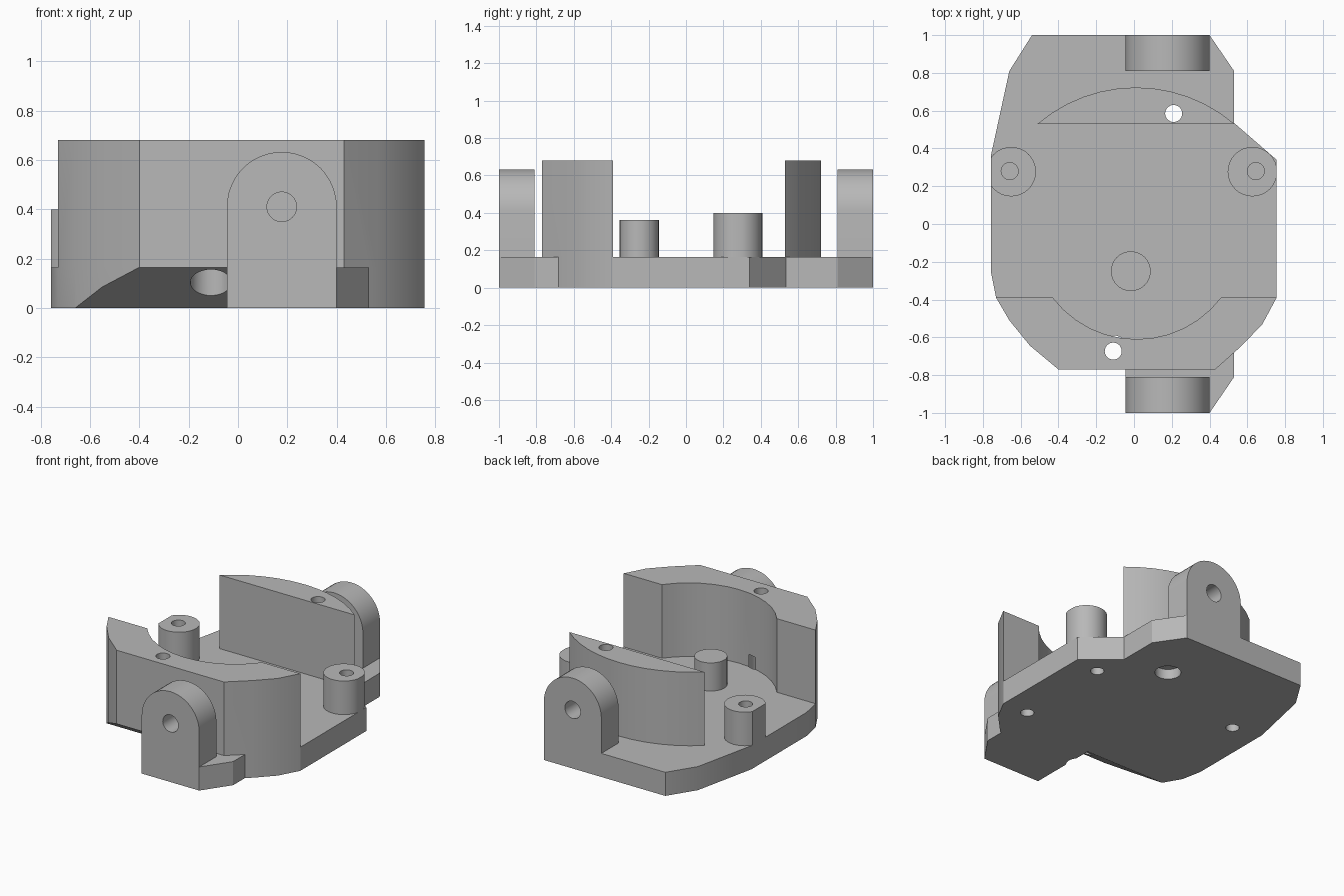
import bpy, bmesh
from math import cos, sin, pi, radians, asin

if "Cube" in bpy.data.objects:
    bpy.data.objects.remove(bpy.data.objects["Cube"], do_unlink=True)

grey = bpy.data.materials.new("plain grey")
grey.use_nodes = True
colour = (0.48, 0.48, 0.48, 1)
grey.diffuse_color = colour
grey.node_tree.nodes["Principled BSDF"].inputs["Base Color"].default_value = colour

# Ways to place a flat profile (u, v) with extrusion position w
PLACE = {"z": lambda u, v, w: (u, v, w),
         "y": lambda u, v, w: (u, w, v),
         "x": lambda u, v, w: (w, u, v)}


def prism(name, points, low, high, axis="z"):
    bm = bmesh.new()
    verts = [bm.verts.new(PLACE[axis](u, v, low)) for u, v in points]
    face = bm.faces.new(verts)
    moved = bmesh.ops.extrude_face_region(bm, geom=[face])["geom"]
    step = PLACE[axis](0, 0, high - low)
    bmesh.ops.translate(bm, vec=step, verts=[g for g in moved if isinstance(g, bmesh.types.BMVert)])
    bmesh.ops.recalc_face_normals(bm, faces=bm.faces)
    mesh = bpy.data.meshes.new(name)
    bm.to_mesh(mesh)
    bm.free()
    mesh.materials.append(grey)
    obj = bpy.data.objects.new(name, mesh)
    bpy.context.collection.objects.link(obj)
    return obj


def arc(cx, cy, r, start, end, n):
    angles = [start + (end - start) * i / n for i in range(n + 1)]
    return [(cx + r * cos(a), cy + r * sin(a)) for a in angles]


def rod(cx, cy, r, low, high, axis="z"):
    return prism("rod", arc(cx, cy, r, 0, 2 * pi, 32)[:-1], low, high, axis)


def combine(obj, tools, operation):
    for tool in tools:
        tool.hide_render = True
        mod = obj.modifiers.new("join", "BOOLEAN")
        mod.operation = operation
        mod.solver = "EXACT"
        mod.object = tool
        bpy.context.view_layer.update()
        graph = bpy.context.evaluated_depsgraph_get()
        mesh = bpy.data.meshes.new_from_object(obj.evaluated_get(graph))
        obj.modifiers.clear()
        obj.data = mesh
        bpy.data.objects.remove(tool, do_unlink=True)


BASE, TOP = 0.165, 0.68
HOLE, BORE = 0.045, 0.083
BACK_HOLE, FRONT_HOLE = (0.21, 0.585), (-0.11, -0.673)

# Base plate outline, sharing its rounded front corners with the front block
right_corner = [(0.755, -0.39), (0.68, -0.53), (0.57, -0.645)]
left_corner = [(-0.40, -0.77), (-0.55, -0.645), (-0.66, -0.51), (-0.73, -0.39)]
outline = [(-0.54, 1), (0.40, 1), (0.53, 0.81), (0.53, 0.535), (0.755, 0.34)]
outline += right_corner
outline += [(0.53, -0.68), (0.53, -0.81), (0.40, -1), (-0.045, -1), (-0.045, -0.77)]
outline += left_corner
outline += [(-0.758, -0.25), (-0.758, 0.36), (-0.66, 0.81)]
body = prism("base_body", outline, 0, BASE)

# Front block with its hollow inner arc
half = asin(0.445 / 0.56)
hollow = arc(0.015, -0.05, 0.56, -pi / 2 - half, -pi / 2 + half, 12)
front = prism("front_block", right_corner + [(0.43, -0.77)] + left_corner + hollow, 0, TOP)

# Round-topped hinge lugs
lug_shape = [(-0.045, 0), (0.40, 0)] + arc(0.1775, 0.41, 0.2225, 0, pi, 24)
lugs = [prism("lug", lug_shape, y, y + 0.19, "y") for y in (-1, 0.81)]
combine(body, [front] + lugs, "UNION")

# Sloped underside, lug bores, screw holes and blind locating holes
cuts = [prism("slope", [(-0.35, -0.1015), (-0.8, 0.184), (-0.8, -0.1015)], -1, -0.045, "x")]
cuts += [rod(0.1775, 0.41, 0.06, y, y + 0.23, "y") for y in (-1.02, 0.79)]
cuts += [rod(*p, HOLE, -0.1, 0.8) for p in (BACK_HOLE, FRONT_HOLE)]
# keep the front counterbore clear of the lug side
cuts += [rod(*BACK_HOLE, BORE, -0.1, 0.07), rod(*FRONT_HOLE, BORE, -0.1, 0.25)]
cuts += [rod(x, y, 0.043, -0.1, 0.1) for x, y in ((0.565, 0.31), (-0.555, 0.31), (0.565, -0.38))]
combine(body, cuts, "DIFFERENCE")

# Back block: a circle segment with a screw hole
half = asin(0.522 / 0.8)
back = prism("back_block", arc(0.01, -0.077, 0.8, pi / 2 - half, pi / 2 + half, 12), BASE, TOP)
combine(back, [rod(*BACK_HOLE, HOLE, 0, 0.8)], "DIFFERENCE")

# Side posts, trimmed flush with the plate edges
parts = [body, back]
for name, cx, hx in (("left_post", 0.627, 0.645), ("right_post", -0.65, -0.658)):
    ring = [(max(-0.758, min(0.755, x)), y) for x, y in arc(cx, 0.277, 0.131, 0, 2 * pi, 32)[:-1]]
    post = prism(name, ring, BASE, 0.4)
    combine(post, [rod(hx, 0.28, HOLE, 0.2, 0.5)], "DIFFERENCE")
    parts.append(post)

# Centre peg
peg = rod(-0.017, -0.25, 0.105, BASE, 0.362)
peg.name = "centre_peg"
parts.append(peg)

bpy.ops.object.select_all(action="DESELECT")
for part in parts:
    part.select_set(True)
bpy.context.view_layer.objects.active = body
bpy.ops.object.shade_smooth_by_angle(angle=radians(25))
